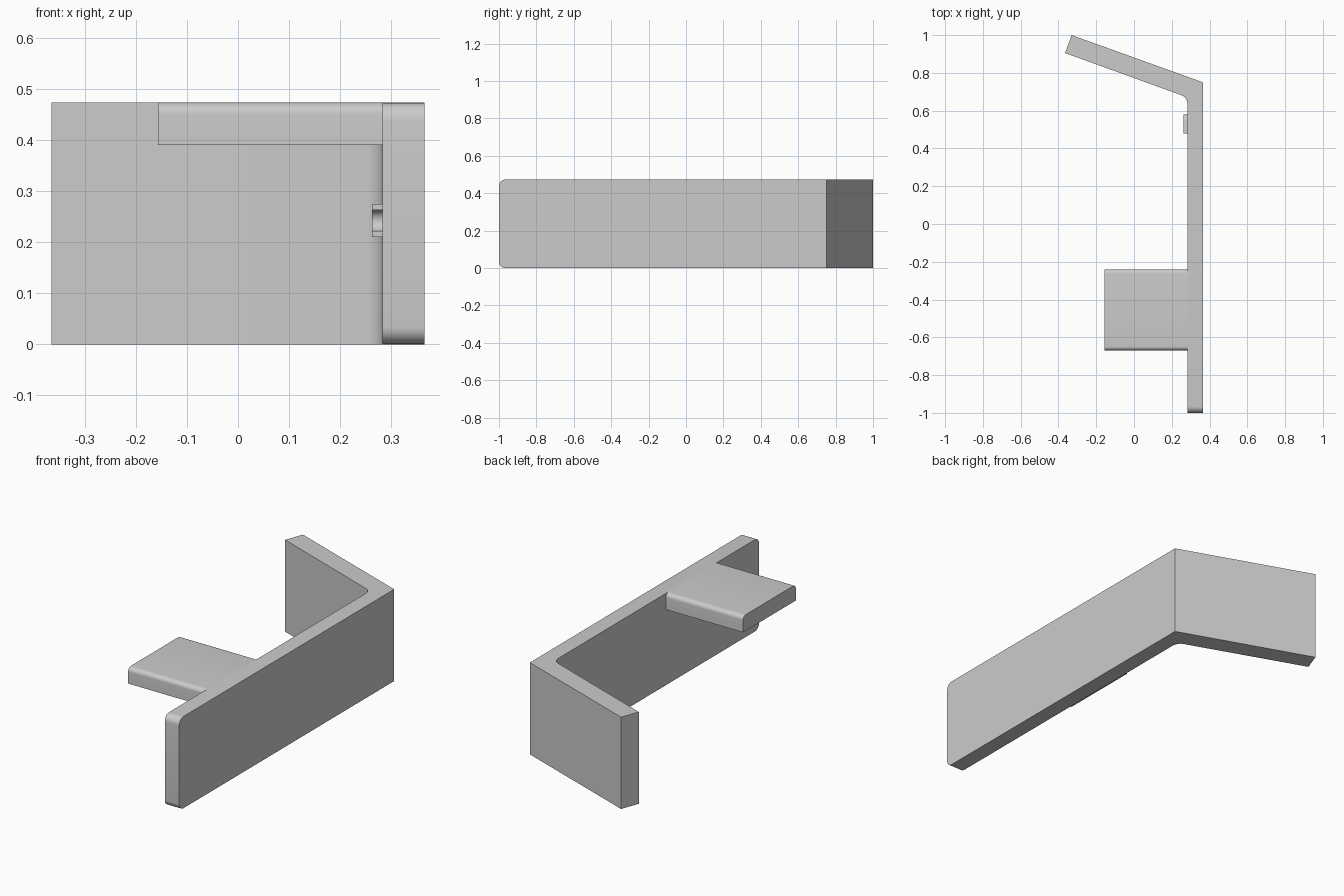
import bpy, bmesh, math
from mathutils import Vector

cube = bpy.data.objects.get("Cube")
if cube:
    bpy.data.objects.remove(cube, do_unlink=True)

grey = bpy.data.materials.new("plain grey")
grey.use_nodes = True
colour = (0.6, 0.6, 0.6, 1)
grey.diffuse_color = colour
grey.node_tree.nodes["Principled BSDF"].inputs["Base Color"].default_value = colour

HEIGHT = 0.473


def extrude(name, outline, direction, round_edge=None, radius=0.0):
    """Extrude a flat outline, then round the edges chosen by a rule."""
    bm = bmesh.new()
    face = bm.faces.new([bm.verts.new(p) for p in outline])
    out = bmesh.ops.extrude_face_region(bm, geom=[face])
    moved = [g for g in out["geom"] if isinstance(g, bmesh.types.BMVert)]
    bmesh.ops.translate(bm, verts=moved, vec=direction)
    if round_edge:
        picked = [e for e in bm.edges if round_edge(*[v.co for v in e.verts])]
        bmesh.ops.bevel(bm, geom=picked, offset=radius, segments=8,
                        profile=0.5, affect='EDGES')
    bmesh.ops.recalc_face_normals(bm, faces=bm.faces)
    mesh = bpy.data.meshes.new(name)
    bm.to_mesh(mesh)
    bm.free()
    mesh.materials.append(grey)
    obj = bpy.data.objects.new(name, mesh)
    bpy.context.collection.objects.link(obj)
    bpy.context.view_layer.objects.active = obj
    bpy.ops.object.select_all(action='DESELECT')
    obj.select_set(True)
    bpy.ops.object.shade_smooth_by_angle(angle=math.radians(30))
    return obj


# Bent plate, with a fillet inside the bend and rounded front corners
start, corner, end = (Vector(p) for p in ((0.283, 0.63), (0.283, 0.67), (0.253, 0.681)))
fillet = [start * (1 - t) ** 2 + corner * 2 * t * (1 - t) + end * t * t
          for t in (i / 6 for i in range(7))]
plan = [(0.365, -1), (0.365, 0.75), (-0.33, 1), (-0.365, 0.905)]
plan += [tuple(p) for p in reversed(fillet)] + [(0.283, -1)]
extrude("bent_plate", [(x, y, 0) for x, y in plan], (0, 0, HEIGHT),
        lambda a, b: a.y < -0.99 and b.y < -0.99 and abs(a.z - b.z) < 0.01, 0.035)

# Side shelf, flush with the top of the plate, with rounded long top edges
shelf = [(-0.67, 0.39), (-0.24, 0.39), (-0.24, HEIGHT), (-0.67, HEIGHT)]
extrude("side_shelf", [(-0.157, y, z) for y, z in shelf], (0.445, 0, 0),
        lambda a, b: abs(a.x - b.x) > 0.1 and min(a.z, b.z) > 0.45, 0.022)

# Small hook on the inner face: two arms joined by a round back
def arc(radius, steps=10):
    for i in range(steps + 1):
        a = math.pi * (i / steps - 0.5)
        yield 0.548 + radius * math.cos(a), 0.2425 + radius * math.sin(a)

hook = [(0.48, 0.21), *arc(0.0325), (0.48, 0.275), (0.48, 0.263)]
hook += [*reversed(list(arc(0.0205))), (0.48, 0.222)]
extrude("small_hook", [(0.262, y, z) for y, z in hook], (0.024, 0, 0))
